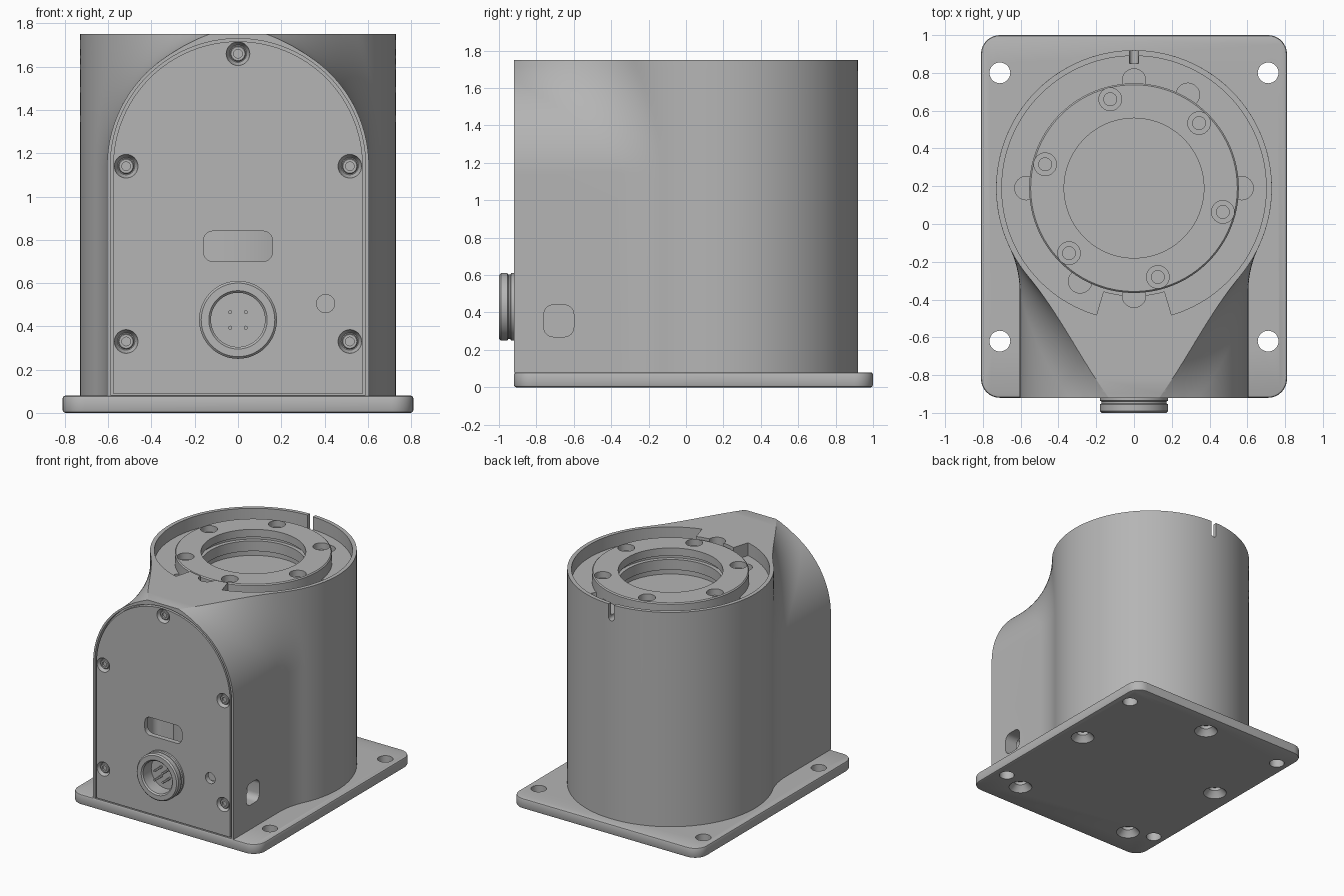
import bpy, bmesh, math
from math import sin, cos, pi, radians
from mathutils import Vector

if "Cube" in bpy.data.objects:
    bpy.data.objects.remove(bpy.data.objects["Cube"])

grey = bpy.data.materials.new("machined grey")
grey.use_nodes = True
grey.diffuse_color = (0.46, 0.46, 0.46, 1)
grey.node_tree.nodes["Principled BSDF"].inputs["Base Color"].default_value = grey.diffuse_color


# ---------- helpers ----------
def finish(name, bm):
    bmesh.ops.remove_doubles(bm, verts=bm.verts, dist=1e-5)
    bmesh.ops.recalc_face_normals(bm, faces=bm.faces)
    mesh = bpy.data.meshes.new(name)
    bm.to_mesh(mesh)
    bm.free()
    mesh.materials.append(grey)
    obj = bpy.data.objects.new(name, mesh)
    bpy.context.collection.objects.link(obj)
    return obj


def place(u, v, w, axis):
    return {"x": (w, u, v), "y": (u, w, v), "z": (u, v, w)}[axis]


def prism(name, outline, axis, lo, hi):
    bm = bmesh.new()
    low, high = [[bm.verts.new(place(u, v, w, axis)) for u, v in outline] for w in (lo, hi)]
    bm.faces.new(low)
    bm.faces.new(high)
    for i in range(len(low)):
        j = i - 1
        bm.faces.new((low[j], low[i], high[i], high[j]))
    return finish(name, bm)


def arc(cu, cv, r, start, end, n):
    angles = [radians(start + (end - start) * i / n) for i in range(n + 1)]
    return [(cu + r * cos(a), cv + r * sin(a)) for a in angles]


def circle(cu, cv, r, n=32):
    return arc(cu, cv, r, 0, 360, n)[:-1]


def rounded(u0, u1, v0, v1, r):
    return (arc(u1 - r, v1 - r, r, 0, 90, 8) + arc(u0 + r, v1 - r, r, 90, 180, 8)
            + arc(u0 + r, v0 + r, r, 180, 270, 8) + arc(u1 - r, v0 + r, r, 270, 360, 8))


def lathe(name, profile, axis, cu, cv, n=64, closed=False):
    bm = bmesh.new()
    rings = [[bm.verts.new(place(u, v, h, axis)) for u, v in circle(cu, cv, max(r, 1e-4), n)]
             for r, h in profile]
    pairs = list(zip(rings, rings[1:])) + ([(rings[-1], rings[0])] if closed else [])
    for a, b in pairs:
        for i in range(n):
            bm.faces.new((a[i - 1], a[i], b[i], b[i - 1]))
    if not closed:
        bm.faces.new(rings[0])
        bm.faces.new(rings[-1])
    return finish(name, bm)


def apply(obj, mod):
    bpy.context.view_layer.objects.active = obj
    bpy.ops.object.modifier_apply(modifier=mod.name)


def cut(obj, *cutters):
    for c in cutters:
        mod = obj.modifiers.new("cut", "BOOLEAN")
        mod.operation, mod.solver, mod.object = "DIFFERENCE", "EXACT", c
        apply(obj, mod)
        bpy.data.objects.remove(c)


def chamfer(obj, width):
    mod = obj.modifiers.new("chamfer", "BEVEL")
    mod.width, mod.segments, mod.limit_method, mod.angle_limit = width, 2, "ANGLE", radians(50)
    apply(obj, mod)


# ---------- main dimensions ----------
CY, R = 0.19, 0.73           # drum centre and radius
W, SPRING = 0.605, 1.14      # arch half width and spring height
FRONT, TOP, FILLET = -0.92, 1.75, 0.55


def arch(w, z0):
    return [(-w, z0), (w, z0)] + arc(0, SPRING, w, 0, 180, 48)


# ---------- base plate ----------
base = prism("base_plate", rounded(-0.81, 0.81, FRONT, 1.0, 0.1), "z", 0, 0.08)
chamfer(base, 0.012)
for sx in (-1, 1):
    for y in (-0.62, 0.80):
        cut(base, prism("cutter", circle(sx * 0.71, y, 0.055), "z", -0.1, 0.2))
for x, y in ((0, 0.83), (0.64, 0.17), (-0.64, 0.17), (0.52, -0.69), (-0.52, -0.69)):
    cut(base, lathe("cutter", [(0.09, -0.01), (0.082, 0.005), (0.045, 0.045), (0.045, 0.07)],
                    "z", x, y, 32))


# ---------- housing: drum blended into an arched front by a rolling-ball fillet ----------
def housing_row(t, z):
    n = Vector((cos(t), 0, sin(t)))
    c = Vector((0, 0, z)) + n * (W + FILLET)
    c.y = CY - math.sqrt((R + FILLET) ** 2 - c.x ** 2)
    inward = Vector((-c.x, CY - c.y, 0)).normalized()
    edge = Vector((W * n.x, -1.3, z + W * n.z))
    row = [Vector((0, -1.3, edge.z)), edge]
    span = (-n).angle(inward)
    for i in range(17):
        f = i / 16
        d = (-n * sin((1 - f) * span) + inward * sin(f * span)) / sin(span)
        row.append(c + d * FILLET)
    start = math.atan2(c.y - CY, c.x)
    for i in range(1, 49):
        a = start + (pi / 2 - start) * i / 48
        row.append(Vector((R * cos(a), CY + R * sin(a), c.z)))
    return row


def close(bm):
    bmesh.ops.holes_fill(bm, edges=[e for e in bm.edges if e.is_boundary], sides=0)


bm = bmesh.new()
rows = [housing_row(0, 0.078)] + [housing_row(pi / 2 * i / 40, SPRING) for i in range(41)]
for side in (1, -1):
    grid = [[bm.verts.new((p.x * side, p.y, p.z)) for p in row] for row in rows]
    for a, b in zip(grid, grid[1:]):
        for i in range(len(a) - 1):
            bm.faces.new((a[i], a[i + 1], b[i + 1], b[i]))
bmesh.ops.remove_doubles(bm, verts=bm.verts, dist=1e-5)
close(bm)
for co, no in (((0, FRONT, 0), (0, -1, 0)), ((0, 0, TOP), (0, 0, 1))):
    bmesh.ops.bisect_plane(bm, geom=bm.verts[:] + bm.edges[:] + bm.faces[:],
                           plane_co=co, plane_no=no, clear_outer=True, dist=1e-5)
    close(bm)
housing = finish("housing", bm)

# top recess with a solid bridge at the front, screw pockets and centre bore
recess = arc(0, CY, 0.70, -73.5, 253.5, 120) + arc(0, CY, 0.57, 253.5, 286.5, 16)
cut(housing, prism("cutter", recess, "z", 1.65, 1.9))
for a in (0, 60, 90, 180, 240, 270):
    u, v = arc(0, CY, 0.57, a, a, 1)[0]
    cut(housing, prism("cutter", circle(u, v, 0.062), "z", 1.58, 1.92))
cut(housing, prism("cutter", circle(0, CY, 0.385, 64), "z", 1.53, 1.95))
# rear alignment notch
cut(housing, prism("cutter", arc(0, 1.645, 0.023, 180, 360, 12) + [(0.023, 1.9), (-0.023, 1.9)],
                   "y", 0.85, 1.0))
# front cover seat, inner cavity and side opening
cut(housing, prism("cutter", arch(0.59, 0.083), "y", -1.0, -0.885))
cut(housing, prism("cutter", rounded(-0.5, 0.5, -0.95, -0.3, 0.05), "z", 0.2, 1.1))
cut(housing, prism("cutter", rounded(-0.76, -0.60, 0.27, 0.44, 0.05), "x", 0.4, 0.8))
prism("inner_core", circle(0, CY, 0.6, 64), "z", 0.15, 1.15)

# ---------- output flange ----------
flange = lathe("output_flange", [(0.37, 1.74), (0.547, 1.74), (0.555, 1.732), (0.555, 1.57),
                                 (0.37, 1.57), (0.37, 1.65), (0.40, 1.65), (0.40, 1.68),
                                 (0.37, 1.68)], "z", 0, CY, 96, closed=True)
for k in range(6):
    u, v = arc(0, CY, 0.487, 45 + 60 * k, 0, 1)[0]
    cut(flange, prism("cutter", circle(u, v, 0.06), "z", 1.69, 1.8),
        prism("cutter", circle(u, v, 0.034), "z", 1.62, 1.8))

# ---------- front cover ----------
cover = prism("front_cover", arch(0.577, 0.09), "y", FRONT, -0.88)
cut(cover, prism("cutter", rounded(-0.16, 0.16, 0.70, 0.84, 0.045), "y", -1, -0.8),
    prism("cutter", circle(0.405, 0.505, 0.042), "y", -1, -0.8),
    prism("cutter", circle(0, 0.43, 0.15), "y", -1, -0.8))
for x, z in ((0, 1.66), (0.517, 1.14), (-0.517, 1.14), (0.517, 0.33), (-0.517, 0.33)):
    cut(cover, lathe("cutter", [(0.056, -0.93), (0.054, -0.915), (0.04, -0.89)], "y", x, z, 32))
    lathe("cover_screw", [(0.036, -0.88), (0.036, -0.903), (0.032, -0.907), (0.02, -0.907),
                          (0.02, -0.893)], "y", x, z, 24)

# ---------- connector ----------
lathe("connector_socket", [(0.18, -0.915), (0.18, -0.935), (0.172, -0.94), (0.172, -0.95),
                           (0.18, -0.955), (0.18, -0.99), (0.17, -1.0), (0.135, -1.0),
                           (0.125, -0.99), (0.125, -0.89), (0, -0.89), (0, -0.87),
                           (0.14, -0.87), (0.14, -0.915)], "y", 0, 0.43, closed=True)
for x in (-0.036, 0.036):
    for z in (-0.036, 0.036):
        prism("connector_pin", circle(x, 0.43 + z, 0.009, 12), "y", -0.98, -0.88)

# ---------- shading ----------
for obj in bpy.context.collection.objects:
    if obj.type == "MESH":
        bpy.ops.object.select_all(action="DESELECT")
        obj.select_set(True)
        bpy.context.view_layer.objects.active = obj
        bpy.ops.object.shade_smooth_by_angle(angle=radians(30))
